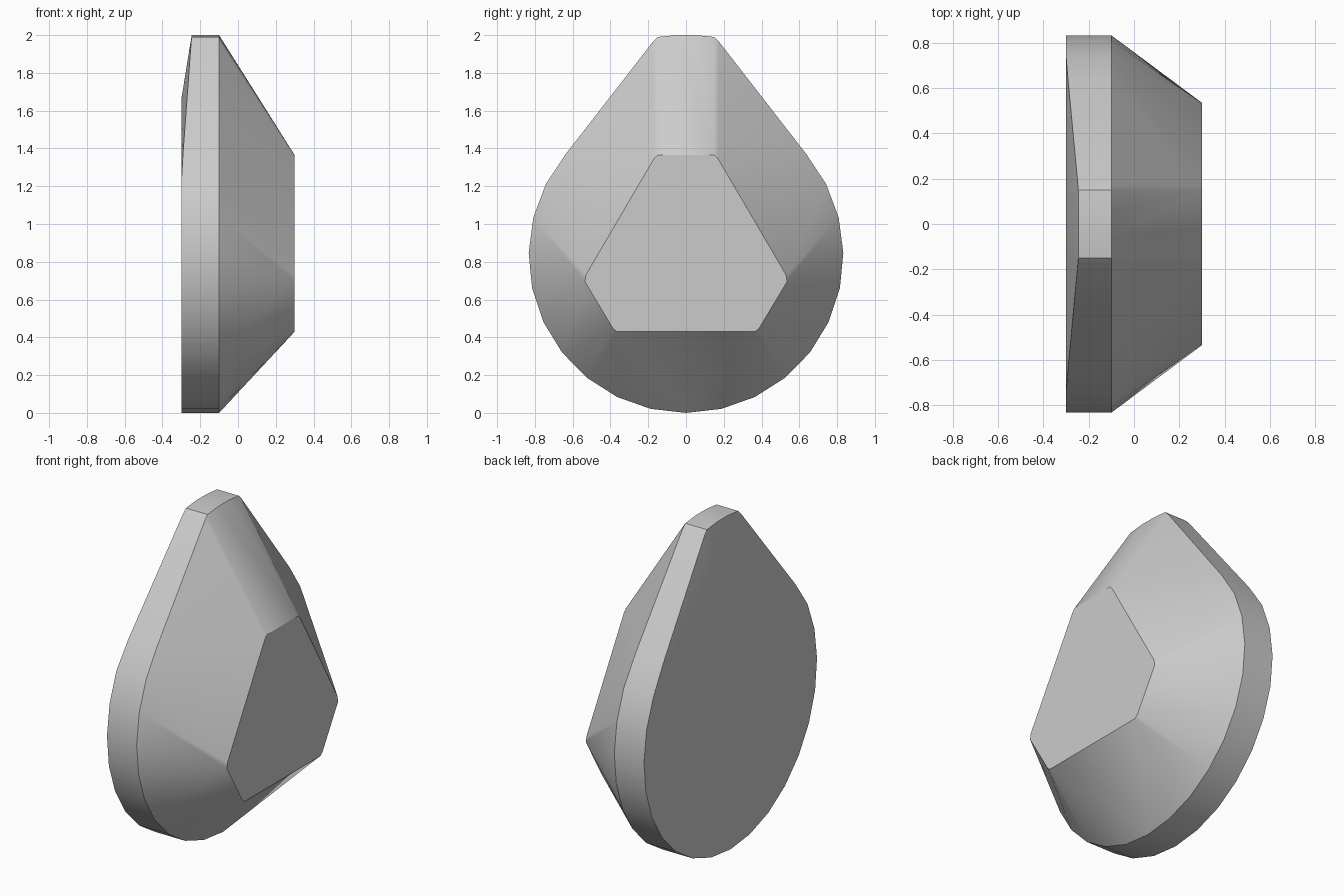
import bpy, bmesh
from math import radians, sin, cos

cube = bpy.data.objects.get("Cube")
if cube:
    bpy.data.objects.remove(cube, do_unlink=True)

RADIUS, BACK, GIRDLE, FRONT = 0.833, -0.3, -0.1, 0.3

# Half outlines in (y, z), mirrored when placed
arc = [(RADIUS * cos(radians(a)), RADIUS + RADIUS * sin(radians(a)))
       for a in range(-90, 41, 13)]
tip = [(0.175, 1.965), (0.15, 1.99), (0.05, 2.0)]
table = [(0.15, 1.365), (0.17, 1.345), (0.53, 0.73),
         (0.535, 0.695), (0.385, 0.445), (0.365, 0.43)]
back_tip = [(0.1, 1.66)]


def back_depth(z):
    """The back edge thins gradually towards the pointed end."""
    return BACK + max(0, z - 1.25) * 0.073


bm = bmesh.new()


def add_ring(half, depth):
    for y, z in half:
        for side in ((1, -1) if y > 0.001 else (1,)):
            bm.verts.new((depth(z), side * y, z))


# Flat back, girdle and front table joined by planar facets
add_ring(arc + tip, back_depth)
add_ring(back_tip, lambda z: BACK)
add_ring(arc + tip, lambda z: GIRDLE)
add_ring(table, lambda z: FRONT)
bmesh.ops.convex_hull(bm, input=bm.verts[:])
bmesh.ops.dissolve_limit(bm, angle_limit=radians(0.5),
                         verts=bm.verts[:], edges=bm.edges[:])
bmesh.ops.recalc_face_normals(bm, faces=bm.faces[:])

mesh = bpy.data.meshes.new("teardrop_gem")
bm.to_mesh(mesh)
bm.free()
gem = bpy.data.objects.new("teardrop_gem", mesh)
bpy.context.collection.objects.link(gem)

# Plain grey stone
grey = bpy.data.materials.new("plain_grey")
grey.use_nodes = True
colour = (0.6, 0.6, 0.6, 1)
grey.diffuse_color = colour
grey.node_tree.nodes["Principled BSDF"].inputs["Base Color"].default_value = colour
mesh.materials.append(grey)

bpy.context.view_layer.objects.active = gem
gem.select_set(True)
bpy.ops.object.shade_smooth_by_angle(angle=radians(30))
